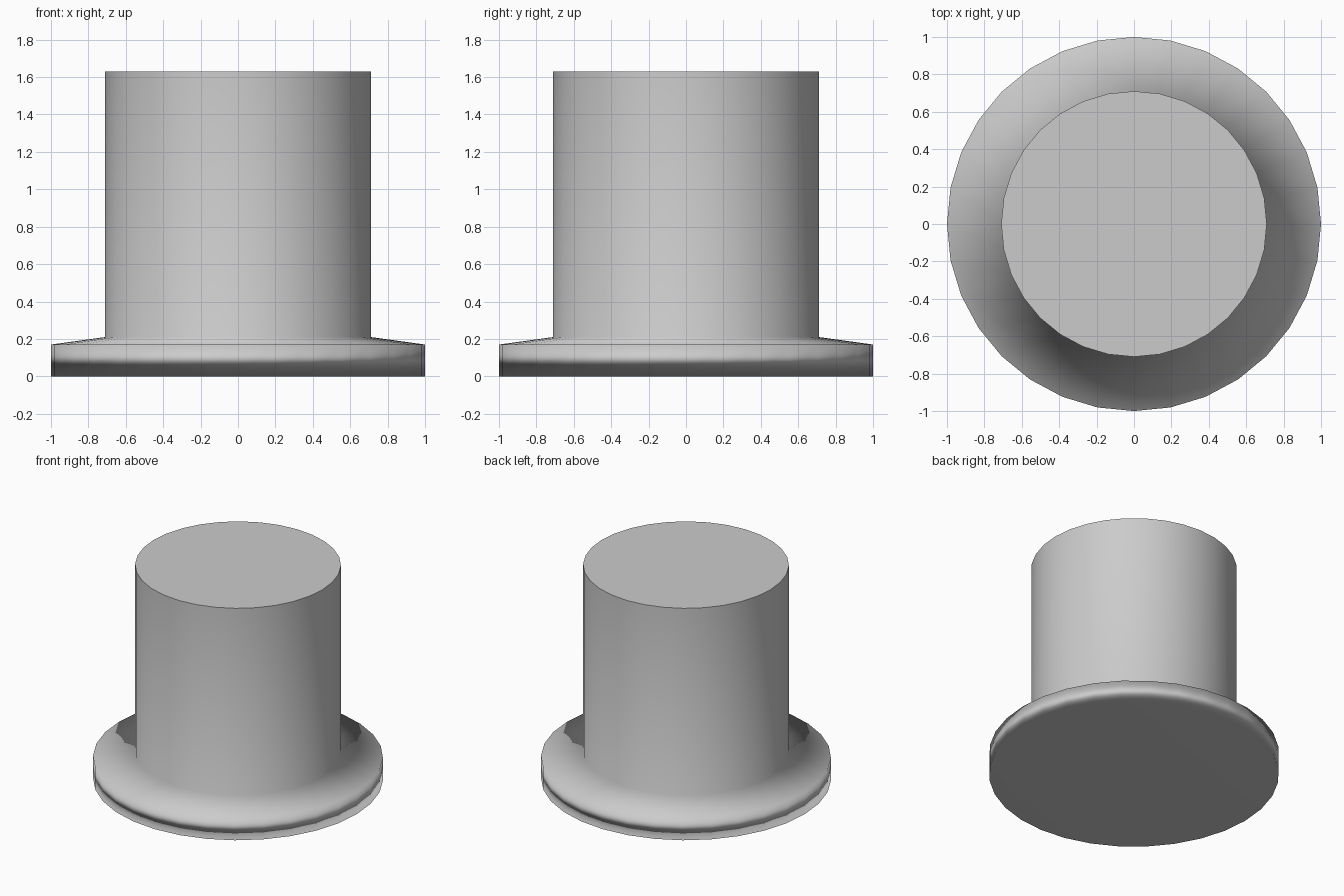
import bpy, bmesh
from math import cos, sin, pi

if "Cube" in bpy.data.objects:
    bpy.data.objects.remove(bpy.data.objects["Cube"])

SIDES = 32
# radius, height: flange bottom, rim, sloped shoulder, post top
PROFILE = [(1.0, 0.0), (1.0, 0.17), (0.71, 0.21), (0.71, 1.63)]

bm = bmesh.new()
rings = [[bm.verts.new((r * cos(2 * pi * i / SIDES), r * sin(2 * pi * i / SIDES), z))
          for i in range(SIDES)] for r, z in PROFILE]

# turned side walls
for lo, hi in zip(rings, rings[1:]):
    for i in range(SIDES):
        j = (i + 1) % SIDES
        bm.faces.new((lo[i], lo[j], hi[j], hi[i]))

# bottom and top caps
bm.faces.new(rings[0][::-1])
top = bm.faces.new(rings[-1])

# softly blended flange, crisp top edge
for f in bm.faces:
    f.smooth = True
for e in top.edges:
    e.smooth = False

mesh = bpy.data.meshes.new("flanged_post")
bm.to_mesh(mesh)
bm.free()
post = bpy.data.objects.new("flanged_post", mesh)
bpy.context.collection.objects.link(post)

# large faces dominate the shading
wn = post.modifiers.new("weighted_normals", 'WEIGHTED_NORMAL')
wn.mode = 'FACE_AREA'
wn.keep_sharp = True
